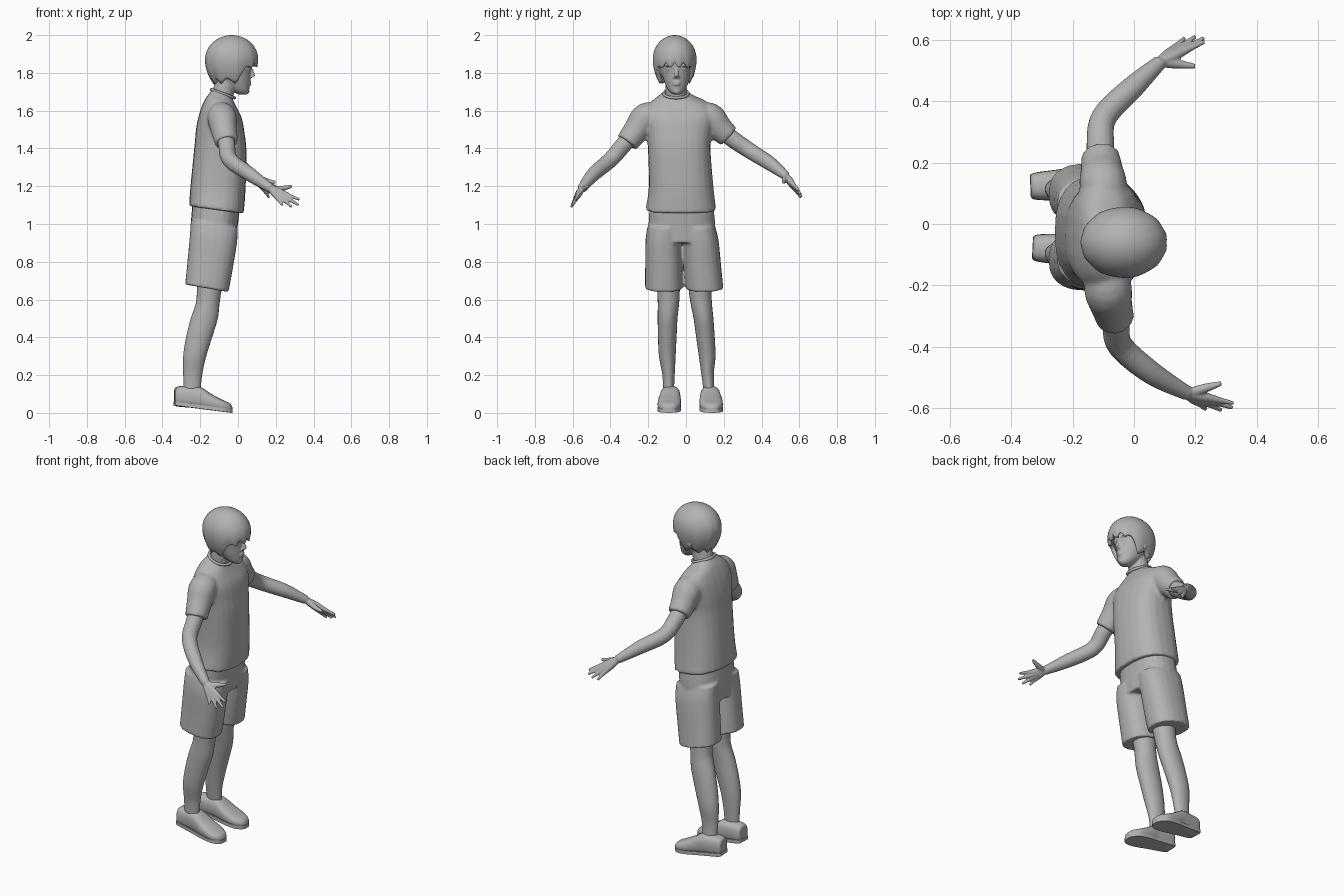
import bpy, bmesh, math
from mathutils import Vector, Matrix

if bpy.data.objects.get("Cube"):
    bpy.data.objects.remove(bpy.data.objects["Cube"])

GREY = (0.45, 0.45, 0.45, 1)
grey = bpy.data.materials.new("plain grey")
grey.use_nodes = True
grey.diffuse_color = GREY
grey.node_tree.nodes["Principled BSDF"].inputs["Base Color"].default_value = GREY


def resample(rows, k=5):
    """Smooth spline through rows of numbers."""
    out = []
    for i in range(len(rows) - 1):
        a, b, c, d = (rows[max(i - 1, 0)], rows[i], rows[i + 1],
                      rows[min(i + 2, len(rows) - 1)])
        for s in range(k):
            t = s / k
            out.append([q + t / 2 * (r - p + t * (2 * p - 5 * q + 4 * r - w + t * (3 * (q - r) + w - p)))
                        for p, q, r, w in zip(a, b, c, d)])
    return out + [list(rows[-1])]


def loft(bm, rings, power=1.0, n=24):
    """Skin closed rings given as centre, u axis, v axis."""
    def shape(v):
        return math.copysign(abs(v) ** power, v)
    loops = []
    for c, u, v in rings:
        angles = [2 * math.pi * i / n for i in range(n)]
        loops.append([bm.verts.new(c + u * shape(math.cos(a)) + v * shape(math.sin(a))) for a in angles])
    for lo, hi in zip(loops, loops[1:]):
        for i in range(n):
            j = (i + 1) % n
            bm.faces.new((lo[i], lo[j], hi[j], hi[i]))
    bm.faces.new(loops[0][::-1])
    bm.faces.new(loops[-1])


def column(bm, rows, tilt=0.0, power=1.0):
    """Upright loft from rows of z, x range, y range; tilt drops the front."""
    loft(bm, [(Vector(((a + b) / 2, (c + d) / 2, z)), Vector(((b - a) / 2, 0, -tilt)),
               Vector((0, (d - c) / 2, 0))) for z, a, b, c, d in resample(rows)], power)


def tube(bm, rows):
    """Round limb through rows of x, y, z, radius."""
    pts = resample(rows)
    rings = []
    for i, p in enumerate(pts):
        t = (Vector(pts[min(i + 1, len(pts) - 1)][:3]) - Vector(pts[max(i - 1, 0)][:3])).normalized()
        u = t.cross(Vector((0.3, 0.1, 1))).normalized()
        rings.append((Vector(p[:3]), u * p[3], t.cross(u) * p[3]))
    loft(bm, rings, n=16)


def blob(bm, centre, size):
    bmesh.ops.create_uvsphere(bm, u_segments=16, v_segments=10, radius=1,
                              matrix=Matrix.Translation(centre) @ Matrix.Diagonal((*size, 1)))


def finish(bm, name, voxel=None, smooth=4):
    bmesh.ops.recalc_face_normals(bm, faces=bm.faces)
    mesh = bpy.data.meshes.new(name)
    bm.to_mesh(mesh)
    bm.free()
    mesh.materials.append(grey)
    mesh.shade_smooth()
    obj = bpy.data.objects.new(name, mesh)
    bpy.context.collection.objects.link(obj)
    if voxel:
        m = obj.modifiers.new("Blend", 'REMESH')
        m.mode, m.voxel_size, m.use_smooth_shade = 'VOXEL', voxel, True
        m = obj.modifiers.new("Soften", 'SMOOTH')
        m.factor, m.iterations = 0.5, smooth
    return obj


def other_side(rows):
    """Mirror column rows to the left leg, following the lean of the body."""
    return [(z, a, b, 0.04 - 0.09 * z - d, 0.04 - 0.09 * z - c) for z, a, b, c, d in rows]


# Shirt: torso and two sleeves blended together
bm = bmesh.new()
column(bm, [(1.075, -.26, .03, -.215, .16), (1.2, -.25, .04, -.197, .145),
            (1.4, -.23, .045, -.202, .13), (1.5, -.22, .035, -.212, .138),
            (1.58, -.2, .02, -.222, .15), (1.64, -.175, -.008, -.19, .115),
            (1.675, -.15, -.025, -.145, .04), (1.695, -.135, -.035, -.12, .015)], .02, .8)
tube(bm, [(-.09, -.13, 1.58, .06), (-.085, -.21, 1.565, .078),
          (-.075, -.26, 1.5, .07), (-.06, -.312, 1.43, .062)])
tube(bm, [(-.09, .05, 1.58, .06), (-.1, .125, 1.565, .078),
          (-.105, .175, 1.51, .07), (-.11, .226, 1.463, .062)])
finish(bm, "shirt", .009, 6)

# Collar
bpy.ops.mesh.primitive_torus_add(major_radius=.065, minor_radius=.008, major_segments=32,
                                 minor_segments=8, location=(-.08, -.053, 1.69), rotation=(0, .35, 0))
collar = bpy.context.object
collar.name = "collar"
collar.data.materials.append(grey)
collar.data.shade_smooth()

# Shorts: hips and two wide legs
short_leg = [(.66, -.28, -.05, -.217, -.018), (.78, -.268, -.028, -.216, -.02),
             (.92, -.255, -.005, -.214, -.026), (1.0, -.25, 0, -.2, -.03)]
bm = bmesh.new()
column(bm, short_leg, .02, .85)
column(bm, other_side(short_leg), .02, .85)
column(bm, [(.9, -.25, -.01, -.19, .15), (1.0, -.25, 0, -.198, .155), (1.12, -.24, .015, -.19, .14)], 0, .85)
finish(bm, "shorts", .007, 5)

# Legs
leg = [(.09, -.285, -.2, -.12, -.065), (.2, -.29, -.19, -.125, -.06), (.3, -.29, -.168, -.143, -.055),
       (.4, -.275, -.137, -.148, -.05), (.5, -.25, -.107, -.15, -.045),
       (.6, -.22, -.095, -.15, -.035), (.75, -.22, -.07, -.16, -.03)]
for name, rows in (("right_leg", leg), ("left_leg", other_side(leg))):
    bm = bmesh.new()
    column(bm, rows)
    finish(bm, name)

# Shoes: sections from heel to toe as x, bottom, top, half width
shoe = resample([(-.15, .05, .1, .02), (-.142, .035, .137, .042), (-.07, .028, .142, .05),
                 (-.02, .022, .138, .054), (.04, .014, .1, .061), (.1, .008, .068, .059),
                 (.138, .008, .05, .038), (.15, .015, .03, .015)])
for side, x, y, yaw in (("right", -.18, -.085, -.05), ("left", -.187, .13, .05)):
    place = Matrix.Translation((x, y, 0)) @ Matrix.Rotation(yaw, 4, 'Z')
    bm = bmesh.new()
    loft(bm, [(Vector((s, 0, (lo + hi) / 2)), Vector((0, w, 0)), Vector((0, 0, (hi - lo) / 2)))
              for s, lo, hi, w in shoe], .75)
    bm.transform(place)
    finish(bm, side + "_shoe")
    # Flat sole following the pitch of the foot
    bm = bmesh.new()
    outline = [(s, w) for s, lo, hi, w in shoe] + [(s, -w) for s, lo, hi, w in reversed(shoe)]
    base = bm.faces.new([bm.verts.new((s * 1.01, w, .02 - .13 * s)) for s, w in outline])
    top = bmesh.ops.extrude_face_region(bm, geom=[base])["geom"]
    bmesh.ops.translate(bm, vec=(0, 0, .02), verts=[g for g in top if isinstance(g, bmesh.types.BMVert)])
    bm.transform(place)
    sole = finish(bm, side + "_sole")
    sole.data.shade_flat()

# Arms with hands: limb path, finger tips from index to little, thumb tip
arms = {
    "right_arm": ([(-.075, -.26, 1.5, .045), (-.06, -.33, 1.42, .045), (-.043, -.4, 1.34, .042),
                   (.06, -.488, 1.265, .038), (.175, -.553, 1.187, .024)],
                  [(.325, -.585, 1.13), (.322, -.6, 1.1), (.285, -.608, 1.09), (.235, -.605, 1.1)],
                  (.285, -.52, 1.2)),
    "left_arm": ([(-.105, .18, 1.5, .045), (-.11, .26, 1.44, .045), (-.097, .35, 1.38, .042),
                  (-.005, .445, 1.32, .038), (.085, .528, 1.255, .024)],
                 [(.23, .595, 1.18), (.228, .607, 1.158), (.2, .612, 1.145), (.165, .607, 1.14)],
                 (.2, .515, 1.22)),
}
for name, (limb, tips, thumb) in arms.items():
    bm = bmesh.new()
    tube(bm, limb)
    wrist = Vector(limb[-1][:3])
    for tip in [Vector(t) for t in tips]:
        knuckle = wrist.lerp(tip, .52)
        tube(bm, [(*wrist, .018), (*wrist.lerp(tip, .3), .018), (*knuckle, .014),
                  (*wrist.lerp(tip, .75), .0095), (*tip, .007)])
    thumb = Vector(thumb)
    tube(bm, [(*wrist, .016), (*(wrist.lerp(thumb, .5) + Vector((0, 0, -.006))), .015), (*thumb, .008)])
    finish(bm, name, .0045, 3)

# Head: skull, jaw, neck and facial features
FY = -.05
bm = bmesh.new()
column(bm, [(z, a, b, FY - w, FY + w) for z, a, b, w in (
    (1.685, .005, .045, .018), (1.705, -.035, .058, .042), (1.75, -.09, .064, .064),
    (1.8, -.125, .068, .078), (1.85, -.135, .075, .085), (1.91, -.13, .07, .085), (1.96, -.1, .03, .055))])
tube(bm, [(-.095, -.05, 1.6, .065), (-.08, -.052, 1.69, .058), (-.055, -.052, 1.79, .055)])
tube(bm, [(.066, FY, 1.83, .007), (.076, FY, 1.8, .01), (.079, FY, 1.781, .013)])
for z in (1.751, 1.739):
    blob(bm, (.06, FY, z), (.012, .022, .006))
blob(bm, (.047, FY, 1.702), (.014, .02, .014))
for s in (-1, 1):
    blob(bm, (.055, FY + s * .034, 1.838), (.019, .026, .007))
    blob(bm, (.05, FY + s * .034, 1.82), (.014, .016, .008))
    blob(bm, (.068, FY + s * .009, 1.778), (.01, .009, .007))
    blob(bm, (-.045, FY + s * .085, 1.805), (.022, .01, .03))
finish(bm, "head", .0045, 3)

# Hair: cap with pointed locks, short over the face and longer behind
COLS, ROWS, MID = 72, 16, 1.87
bm = bmesh.new()
crown = bm.verts.new((-.035, -.06, 2.0))
grid = []
for r in range(1, ROWS + 1):
    t = r / ROWS
    loop = []
    for i in range(COLS):
        a = 2 * math.pi * i / COLS
        front = min(max((math.cos(a) - .2) / .5, 0), 1)
        lock = abs((i * 11 / COLS + .3 * math.sin(2 * a)) % 1 * 2 - 1)
        edge = 1.752 + .085 * front + .03 * (lock - .4)
        if t < .6:
            phi = t / .6 * math.pi / 2
            z, rad = MID + .13 * math.cos(phi), math.sin(phi)
        else:
            z = MID + (edge - MID) * (t - .6) / .4
            rad = 1 - .32 * ((MID - z) / .13) ** 2
        rad *= 1 - .045 * lock * t * t
        loop.append(bm.verts.new((-.033 + .142 * rad * math.cos(a), -.06 + .117 * rad * math.sin(a), z)))
    grid.append(loop)
for i in range(COLS):
    j = (i + 1) % COLS
    bm.faces.new((crown, grid[0][i], grid[0][j]))
    for up, down in zip(grid, grid[1:]):
        bm.faces.new((up[i], down[i], down[j], up[j]))
hair = finish(bm, "hair")
shell = hair.modifiers.new("Thickness", 'SOLIDIFY')
shell.thickness, shell.offset = .022, -1
